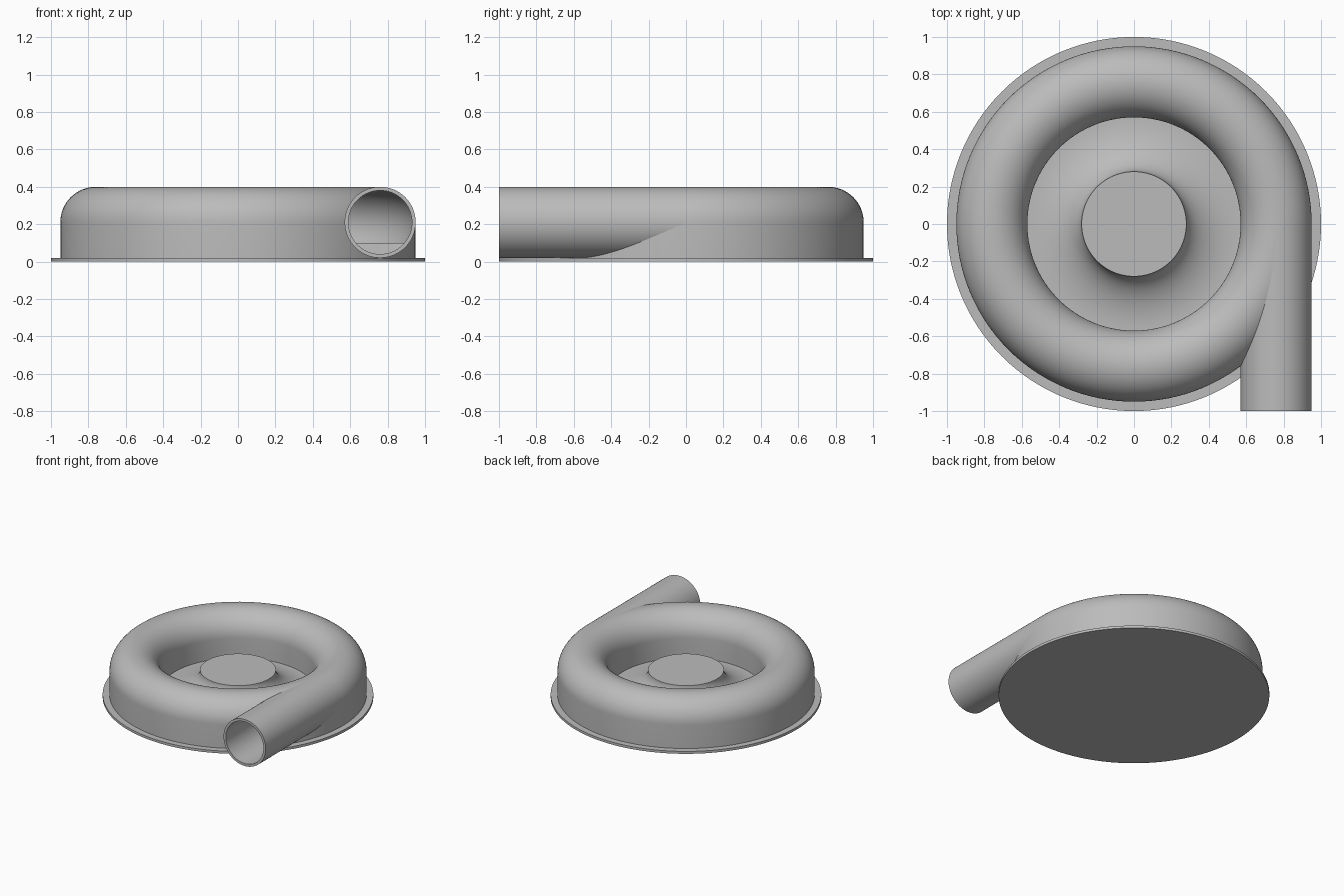
import bpy, bmesh
from math import sin, cos, pi, radians
from mathutils import Vector

cube = bpy.data.objects.get("Cube")
if cube:
    bpy.data.objects.remove(cube, do_unlink=True)

SEG = 128                      # steps round the axis
MAJOR, TUBE, MID = 0.76, 0.19, 0.21
BASE_TOP = 0.02

grey = bpy.data.materials.new("cast_grey")
grey.use_nodes = True
COLOUR = (0.5, 0.5, 0.5, 1)
grey.diffuse_color = COLOUR
grey.node_tree.nodes["Principled BSDF"].inputs["Base Color"].default_value = COLOUR


def finish(name, bm):
    bmesh.ops.remove_doubles(bm, verts=bm.verts, dist=1e-5)
    bmesh.ops.recalc_face_normals(bm, faces=bm.faces)
    mesh = bpy.data.meshes.new(name)
    bm.to_mesh(mesh)
    bm.free()
    mesh.materials.append(grey)
    obj = bpy.data.objects.new(name, mesh)
    bpy.context.collection.objects.link(obj)
    return obj


def smooth(obj):
    bpy.ops.object.select_all(action="DESELECT")
    obj.select_set(True)
    bpy.context.view_layer.objects.active = obj
    bpy.ops.object.shade_smooth_by_angle(angle=radians(30))


def loft(name, rings, closed=False):
    """Join equal rings of points with quads; cap the ends unless closed."""
    bm = bmesh.new()
    loops = [[bm.verts.new(p) for p in ring] for ring in rings]
    n = len(loops[0])
    for i in range(len(loops) - (0 if closed else 1)):
        a, b = loops[i], loops[(i + 1) % len(loops)]
        for j in range(n):
            k = (j + 1) % n
            bm.faces.new((a[j], a[k], b[k], b[j]))
    if not closed:
        bm.faces.new(loops[0])
        bm.faces.new(loops[-1])
    return finish(name, bm)


def lathe(name, profile, closed=False):
    """Turn an (r, z) profile about the z axis."""
    turn = [2 * pi * i / SEG for i in range(SEG)]
    return loft(name, [[(r * cos(t), r * sin(t), z) for t in turn]
                       for r, z in profile], closed)


# Round base plate
smooth(lathe("base_plate", [(1, 0), (1, BASE_TOP)]))

# Central hub with a flared foot
flare = [(0.565 - 0.285 * cos(t), 0.22 - 0.17 * sin(t))
         for t in (pi / 2 * (1 - i / 20) for i in range(21))]
smooth(lathe("hub", [(0.575, BASE_TOP), (0.575, 0.05)] + flare))

# Ring-shaped housing with a straight outer skirt
arch = [(MAJOR + TUBE * cos(pi * i / 32), MID + TUBE * sin(pi * i / 32))
        for i in range(33)]
housing = lathe("volute_housing",
                [(0.95, BASE_TOP)] + arch + [(0.57, 0.1), (0.57, BASE_TOP)], True)

# Hollow passage: straight inlet, then a flat-floored bend
def section(origin, across, radius, floor=0):
    ring = []
    for i in range(64):
        t = 2 * pi * i / 64
        p = Vector(origin) + across * radius * cos(t)
        p.z = max(MID + radius * sin(t), floor)
        ring.append(p)
    return ring


X = Vector((1, 0, 0))
passage = [section((MAJOR, y, 0), X, 0.18) for y in (-1.1, -0.005)]
for i in range(61):
    t = radians(4 * i)
    out = Vector((cos(t), sin(t), 0))
    passage.append(section(out * MAJOR, out, 0.18, 0.1))
cutter = loft("passage_cutter", passage)
cutter.hide_render = True

cut = housing.modifiers.new("passage", "BOOLEAN")
cut.operation = "DIFFERENCE"
cut.solver = "EXACT"
cut.object = cutter
bpy.ops.object.select_all(action="DESELECT")
housing.select_set(True)
bpy.context.view_layer.objects.active = housing
bpy.ops.object.modifier_apply(modifier=cut.name)
bpy.data.objects.remove(cutter, do_unlink=True)
smooth(housing)

# Open outlet pipe, tangent to the ring
smooth(loft("outlet_pipe", [section((MAJOR, y, 0), X, r) for y, r in
                            ((-1, 0.17), (-1, TUBE), (0, TUBE), (0, 0.17))], True))
